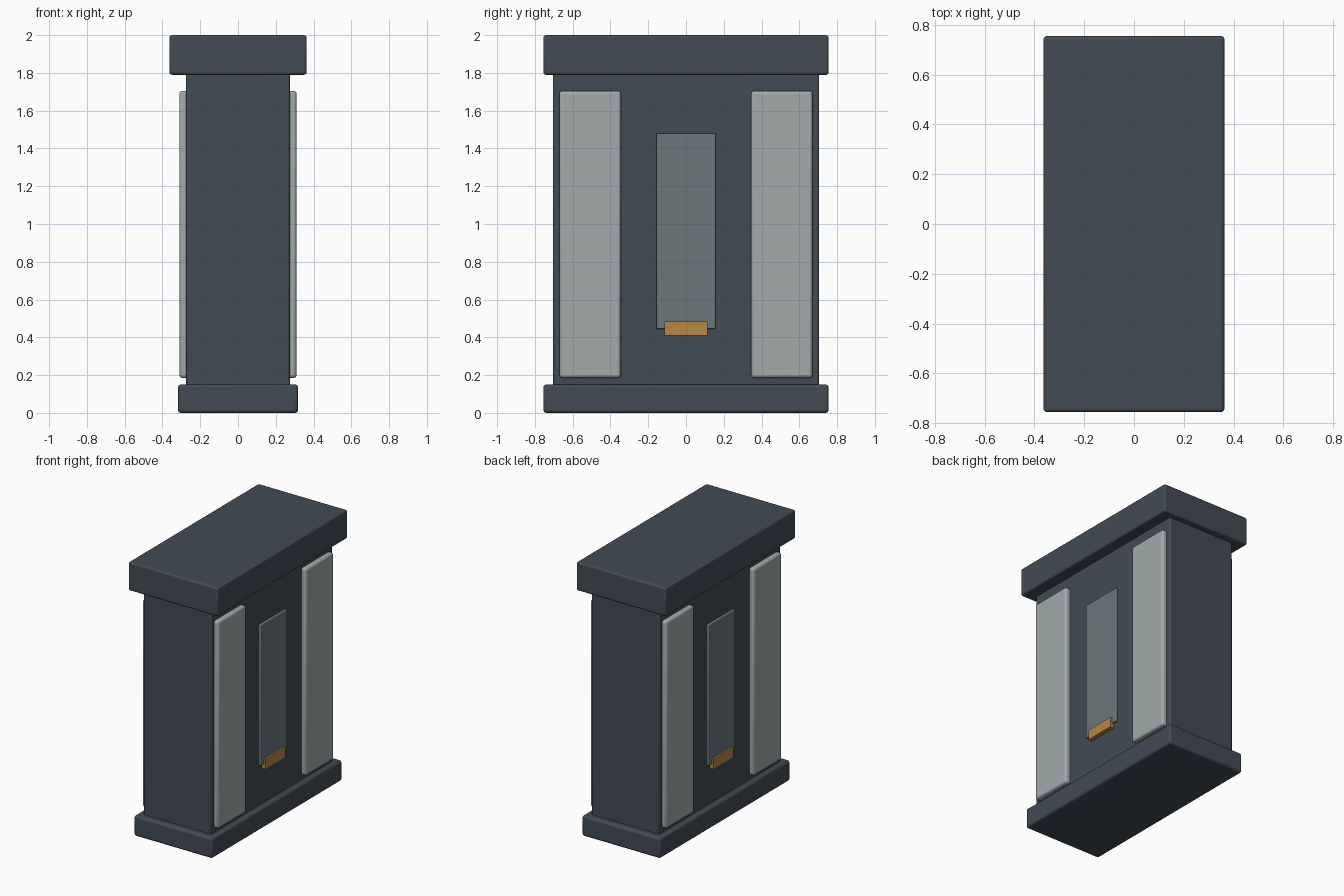
import bpy
import math

cube = bpy.data.objects.get("Cube")
if cube:
    bpy.data.objects.remove(cube, do_unlink=True)


def material(name, rgb):
    mat = bpy.data.materials.new(name)
    mat.use_nodes = True
    mat.diffuse_color = (*rgb, 1)
    mat.node_tree.nodes["Principled BSDF"].inputs["Base Color"].default_value = (*rgb, 1)
    return mat


slate = material("dark slate", (0.055, 0.07, 0.088))
pale = material("pale grey", (0.36, 0.405, 0.40))
teal = material("grey teal", (0.14, 0.185, 0.195))
amber = material("amber", (0.48, 0.24, 0.065))


def box(name, mat, low, high, bevel=0.0):
    """Box between two corners, with optional rounded edges."""
    centre = [(a + b) / 2 for a, b in zip(low, high)]
    bpy.ops.mesh.primitive_cube_add(size=1, location=centre)
    obj = bpy.context.object
    obj.name = name
    obj.scale = [b - a for a, b in zip(low, high)]
    bpy.ops.object.transform_apply(location=False, rotation=False, scale=True)
    obj.data.materials.append(mat)
    if bevel:
        mod = obj.modifiers.new("rounded edges", "BEVEL")
        mod.width = bevel
        mod.segments = 3
        bpy.ops.object.shade_smooth_by_angle(angle=math.radians(35))
    return obj


def block(name, half_x, half_y, z0, z1, bevel):
    return box(name, slate, (-half_x, -half_y, z0), (half_x, half_y, z1), bevel)


# Base, body and overhanging cap
block("base", 0.318, 0.755, 0, 0.15, 0.016)
block("body", 0.275, 0.705, 0.1, 1.84, 0.012)
block("cap", 0.363, 0.755, 1.79, 2, 0.013)


def side_plate(name, mat, side, y0, y1, z0, z1, depth, bevel):
    """Plate sunk into the body and standing out to the given depth."""
    x0, x1 = sorted((side * 0.25, side * depth))
    box(name, mat, (x0, y0, z0), (x1, y1, z1), bevel)


# Panels, centre plates and amber sills on both broad sides
for side, label in ((1, "left"), (-1, "right")):
    side_plate(f"{label}_front_panel", pale, side, -0.67, -0.345, 0.185, 1.705, 0.31, 0.016)
    side_plate(f"{label}_back_panel", pale, side, 0.345, 0.67, 0.185, 1.705, 0.31, 0.016)
    side_plate(f"{label}_centre_plate", teal, side, -0.157, 0.157, 0.445, 1.48, 0.292, 0.006)
    side_plate(f"{label}_sill", amber, side, -0.115, 0.115, 0.41, 0.485, 0.305, 0)
